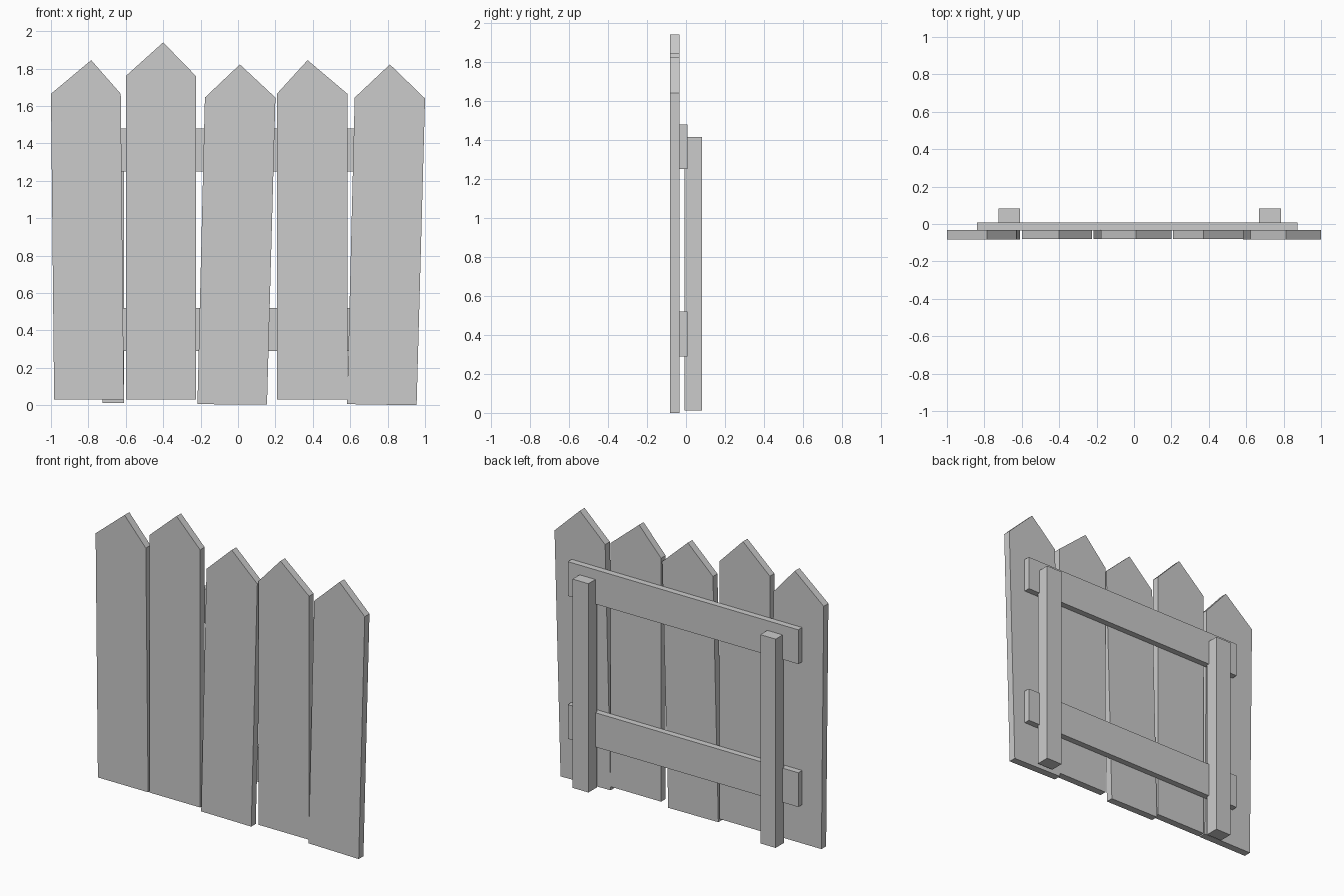
import bpy, bmesh

if "Cube" in bpy.data.objects:
    bpy.data.objects.remove(bpy.data.objects["Cube"])


def extrude_profile(name, pts, y0, y1):
    """Solid made from an x-z outline extruded along y."""
    bm = bmesh.new()
    face = bm.faces.new([bm.verts.new((x, y0, z)) for x, z in pts])
    out = bmesh.ops.extrude_face_region(bm, geom=[face])
    moved = [g for g in out["geom"] if isinstance(g, bmesh.types.BMVert)]
    bmesh.ops.translate(bm, verts=moved, vec=(0, y1 - y0, 0))
    bmesh.ops.recalc_face_normals(bm, faces=bm.faces)
    mesh = bpy.data.meshes.new(name)
    bm.to_mesh(mesh)
    bm.free()
    obj = bpy.data.objects.new(name, mesh)
    bpy.context.collection.objects.link(obj)
    return obj


def bar(name, x0, x1, z0, z1, y0, y1):
    return extrude_profile(name, [(x0, z0), (x1, z0), (x1, z1), (x0, z1)], y0, y1)


# Pointed planks: bottom left/right, shoulder right, peak, shoulder left
planks = [
    [(-0.983, 0.03), (-0.61, 0.03), (-0.627, 1.665), (-0.785, 1.845), (-1.0, 1.665)],
    [(-0.6, 0.03), (-0.225, 0.03), (-0.225, 1.76), (-0.4, 1.94), (-0.6, 1.76)],
    [(-0.217, 0.006), (0.155, 0.003), (0.2, 1.645), (0.01, 1.822), (-0.177, 1.645)],
    [(0.208, 0.03), (0.585, 0.03), (0.585, 1.665), (0.372, 1.845), (0.208, 1.665)],
    [(0.583, 0.006), (0.955, 0.0), (1.0, 1.64), (0.812, 1.822), (0.624, 1.645)],
]
for i, outline in enumerate(planks):
    front = -0.083 if i in (0, 4) else -0.081
    extrude_profile(f"plank_{i + 1}", outline, front, -0.033)

# Horizontal rails behind the planks
for name, z0, z1 in (("lower_rail", 0.29, 0.52), ("upper_rail", 1.25, 1.48)):
    bar(name, -0.84, 0.873, z0, z1, -0.034, 0.008)

# Posts at the back
for name, x0, x1 in (("left_post", -0.724, -0.61), ("right_post", 0.667, 0.785)):
    bar(name, x0, x1, 0.013, 1.415, -0.008, 0.083)
